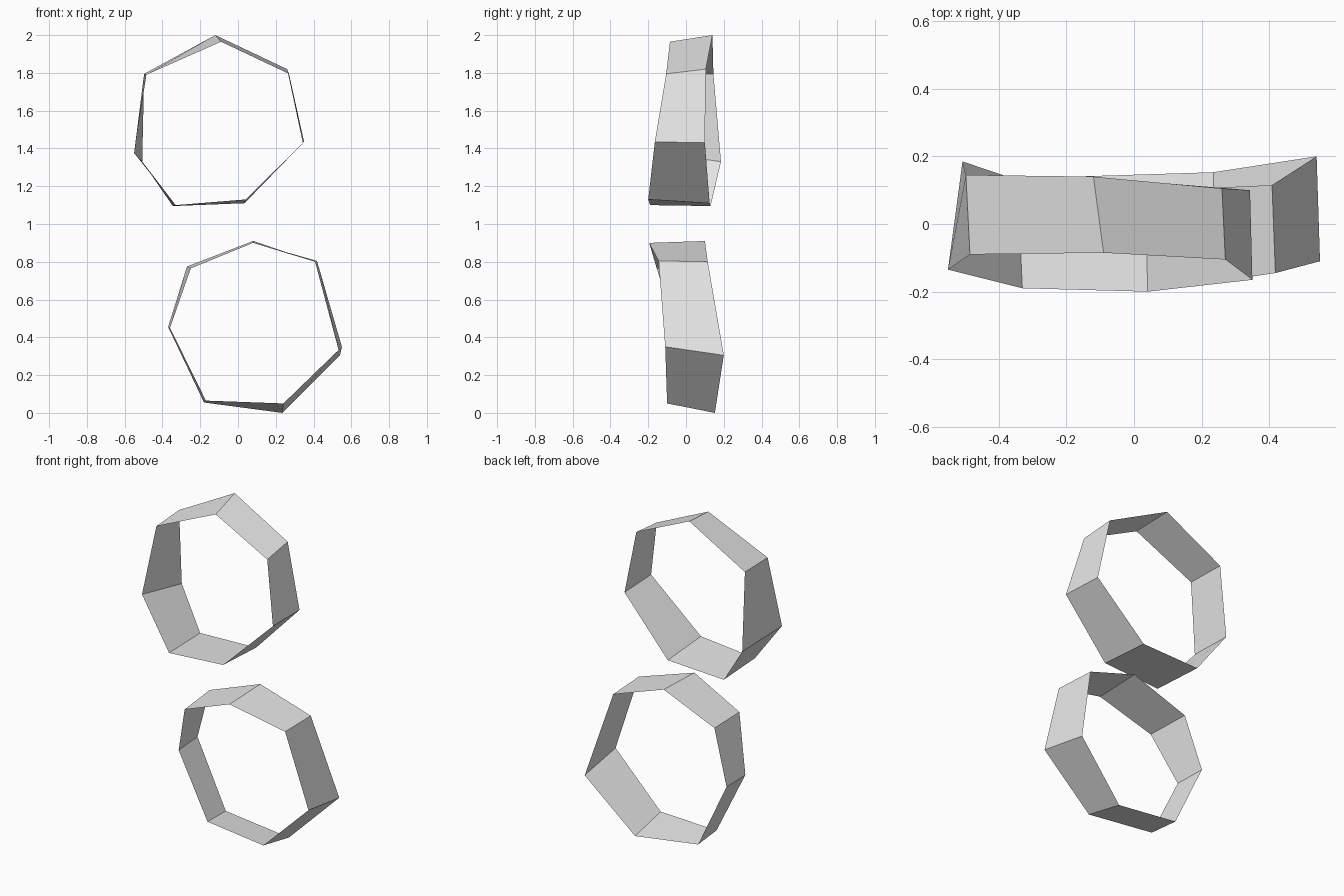
import bpy
import bmesh

# Remove the default cube
default_cube = bpy.data.objects.get("Cube")
if default_cube:
    bpy.data.objects.remove(default_cube, do_unlink=True)

# One plain light grey for both bands
grey = bpy.data.materials.new("light grey")
grey.use_nodes = True
grey_colour = (0.8, 0.8, 0.8, 1)
grey.diffuse_color = grey_colour
grey.node_tree.nodes["Principled BSDF"].inputs["Base Color"].default_value = grey_colour


def build_band(name, front_rim, back_rim):
    """Bridge two closed rims with a thin, open strip of flat quads."""
    bm = bmesh.new()
    front = [bm.verts.new(point) for point in front_rim]
    back = [bm.verts.new(point) for point in back_rim]
    count = len(front)
    for i in range(count):
        following = (i + 1) % count
        face = bm.faces.new((front[i], back[i], back[following], front[following]))
        face.smooth = False
    bm.normal_update()

    # Keep the faces pointing away from the middle of the band
    middle = sum((v.co for v in front + back), front[0].co * 0) / (count * 2)
    outward = sum(f.normal.dot(f.calc_center_median() - middle) for f in bm.faces)
    if outward < 0:
        bmesh.ops.reverse_faces(bm, faces=bm.faces[:])

    mesh = bpy.data.meshes.new(name)
    bm.to_mesh(mesh)
    bm.free()
    mesh.materials.append(grey)
    band = bpy.data.objects.new(name, mesh)
    bpy.context.collection.objects.link(band)
    return band


# Upper seven-sided band, rims listed clockwise from the top corner
build_band(
    "upper_band",
    front_rim=[(-.09, -.085, 1.965), (.27, -.105, 1.795), (.35, -.165, 1.435),
               (.04, -.2, 1.13), (-.33, -.19, 1.1), (-.55, -.135, 1.375),
               (-.485, -.09, 1.79)],
    back_rim=[(-.12, .14, 2), (.26, .105, 1.82), (.343, .1, 1.43),
              (.035, .125, 1.11), (-.345, .13, 1.095), (-.507, .185, 1.33),
              (-.497, .145, 1.795)],
)

# Lower seven-sided band, same order
build_band(
    "lower_band",
    front_rim=[(.08, -.195, .9), (.418, -.145, .805), (.55, -.11, .35),
               (.24, -.1, .05), (-.17, -.05, .065), (-.36, -.055, .45),
               (-.25, -.155, .765)],
    back_rim=[(.08, .1, .91), (.408, .115, .8), (.54, .2, .305),
              (.235, .153, 0), (-.18, .14, .055), (-.37, .14, .455),
              (-.27, .113, .775)],
)
